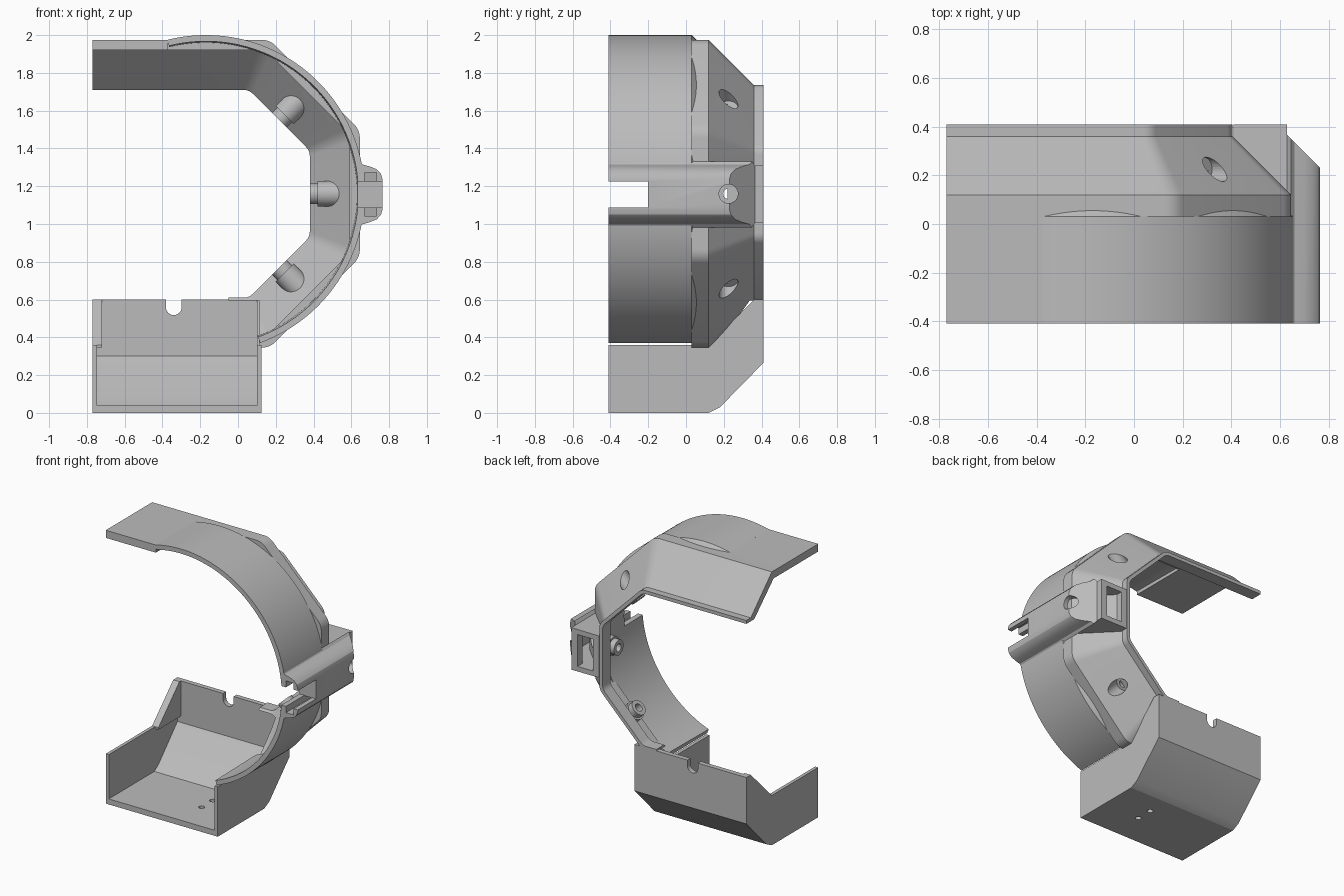
import bpy, bmesh, math
from mathutils import Vector

if "Cube" in bpy.data.objects:
    bpy.data.objects.remove(bpy.data.objects["Cube"])

CX, CZ = -0.17, 1.16           # ring axis
FRONT, BACK, LEFT_END = -0.41, 0.41, -0.77
BOLT_Y = 0.225
BOLT_ANGLES = (45, 0, -45)

grey = bpy.data.materials.new("plain_grey")
grey.use_nodes = True
grey.diffuse_color = (0.5, 0.5, 0.5, 1)
grey.node_tree.nodes["Principled BSDF"].inputs["Base Color"].default_value = (0.5, 0.5, 0.5, 1)


def finish(name, bm):
    bmesh.ops.recalc_face_normals(bm, faces=bm.faces)
    mesh = bpy.data.meshes.new(name)
    bm.to_mesh(mesh)
    bm.free()
    mesh.materials.append(grey)
    ob = bpy.data.objects.new(name, mesh)
    bpy.context.collection.objects.link(ob)
    return ob


def loft(name, sections, closed=False):
    """Skin equal-length closed sections, capping the ends."""
    bm = bmesh.new()
    rows = [[bm.verts.new(p) for p in s] for s in sections]
    n = len(rows[0])
    for a, b in zip(rows, rows[1:]):
        for i in range(n):
            bm.faces.new((a[i], a[(i + 1) % n], b[(i + 1) % n], b[i]))
    bm.faces.new(rows[0])
    bm.faces.new(rows[-1])
    return finish(name, bm)


def prism(name, pts, axis, lo, hi):
    """Extrude a 2D outline along one axis."""
    def place(p, t):
        v = list(p)
        v.insert("xyz".index(axis), t)
        return v
    return loft(name, [[place(p, t) for p in pts] for t in (lo, hi)])


def block(name, x, y, z):
    return prism(name, [(x[0], y[0]), (x[1], y[0]), (x[1], y[1]), (x[0], y[1])], "z", *z)


def rod(name, start, end, r, sides=32):
    start, end = Vector(start), Vector(end)
    turn = (end - start).to_track_quat('Z', 'Y')
    ring = [turn @ Vector((r * math.cos(t), r * math.sin(t), 0))
            for t in (2 * math.pi * i / sides for i in range(sides))]
    return loft(name, [[c + p for p in ring] for c in (start, end)])


def radial(angle, r, y=BOLT_Y):
    t = math.radians(angle)
    return (CX + r * math.cos(t), y, CZ + r * math.sin(t))


def boolean(ob, tool, op='DIFFERENCE'):
    m = ob.modifiers.new(op.lower(), 'BOOLEAN')
    m.operation, m.solver, m.object = op, 'EXACT', tool
    tool.hide_render = True
    tool.hide_set(True)
    tool.display_type = 'WIRE'


# curved front band: profile of (radius, y) swept round the axis
band_profile = [(0.84, FRONT), (0.84, 0.03), (0.815, 0.055), (0.80, 0.055), (0.807, FRONT)]
band = loft("curved_band", [[radial(104 - i * 1.5, r, y) for r, y in band_profile]
                            for i in range(117)])


# faceted back shell: profile of (apothem, y) swept along half an octagon
def octagon_path(a, y):
    rad = 0.10 * a / 0.8
    pts = [(LEFT_END, y, CZ + a)]
    for corner in (67.5, 22.5, -22.5, -67.5):
        c = Vector(radial(corner, (a - rad) / math.cos(math.radians(22.5)), y))
        for k in range(7):
            t = math.radians(corner + 22.5 - 7.5 * k)
            pts.append((c.x + rad * math.cos(t), y, c.z + rad * math.sin(t)))
    return pts + [(-0.05, y, CZ - a)]


shell_profile = [(0.815, 0.03), (0.815, 0.12), (0.575, 0.36), (0.575, BACK),
                 (0.55, BACK), (0.55, 0.32), (0.76, 0.10), (0.76, 0.03)]
shell = loft("faceted_shell", list(zip(*[octagon_path(a, y) for a, y in shell_profile])))
boolean(shell, block("shell_end_cutter", (-0.5, 0.11), (-0.6, 0.6), (0.1, 0.595)))

# straight end of the top
top = block("top_plate", (LEFT_END, -0.37), (FRONT, 0.04), (CZ + 0.76, CZ + 0.815))

# open box at the bottom
floor = prism("box_floor_and_back", [
    (FRONT, 0), (0.12, 0), (0.18, 0.03), (BACK, 0.265), (BACK, 0.6), (0.375, 0.6),
    (0.375, 0.3), (0.16, 0.075), (0.11, 0.04), (FRONT, 0.04)], "x", LEFT_END, 0.124)
side = [(FRONT, 0), (0.12, 0), (0.18, 0.03), (BACK, 0.265), (BACK, 0.6),
        (0.36, 0.6), (0.12, 0.36), (FRONT, 0.36)]
prism("box_right_side", side, "x", LEFT_END, LEFT_END + 0.024)
prism("box_left_side", side, "x", 0.1, 0.125)
prism("box_side_rib", [(0.12, 0.345), (0.39, 0.345), (0.39, 0.6), (0.36, 0.6), (0.12, 0.36)],
      "x", LEFT_END + 0.02, -0.72)

# cable notch and floor holes
arc = [(-0.34 + 0.042 * math.cos(t), 0.56 + 0.042 * math.sin(t))
       for t in (math.pi + math.pi * i / 12 for i in range(13))]
boolean(floor, prism("notch_cutter", arc + [(-0.298, 0.7), (-0.382, 0.7)], "y", 0.3, 0.5))
for y in (-0.165, -0.04):
    boolean(floor, rod("floor_hole_cutter", (-0.175, y, -0.1), (-0.175, y, 0.1), 0.02))

# channel housing on the side: rounded section limited by its plan outline
MID = 1.157
half = [(0.35, 0.15), (0.63, 0.152), (0.645, 0.175), (0.66, 0.158), (0.70, 0.147),
        (0.735, 0.132), (0.757, 0.108), (0.765, 0.08)]
housing = prism("channel_housing", [(x, MID + h) for x, h in half]
                + [(x, MID - h) for x, h in reversed(half)], "y", -0.6, 0.6)
boolean(housing, prism("housing_plan_cutter", [
    (0.645, FRONT), (0.80, FRONT), (0.80, 0.195), (0.63, 0.365), (0.63, BACK),
    (0.41, BACK), (0.41, 0.345), (0.63, 0.12), (0.645, 0.05)], "z", 0.8, 1.5), 'INTERSECT')
boolean(housing, prism("channel_cutter", [
    (0.67, -0.5), (0.732, -0.5), (0.732, 0.2), (0.58, 0.355), (0.58, 0.5),
    (0.455, 0.5), (0.455, 0.365), (0.67, 0.145)], "z", MID - 0.115, MID + 0.115))
web = block("channel_web", (0.66, 0.755), (-0.2, 0.05), (1.085, 1.225))

# front slot through the side
slot = block("slot_cutter", (0.5, 0.9), (-0.6, -0.2), (1.087, 1.225))
boolean(band, slot)
boolean(housing, slot)

# bolt sleeves inside the sloped wall, with counterbored holes
for angle in BOLT_ANGLES:
    bolt_hole = rod("bolt_hole_cutter", radial(angle, 0.5), radial(angle, 1.0), 0.028)
    bolt_recess = rod("bolt_recess_cutter", radial(angle, 0.645), radial(angle, 1.0), 0.05)
    out = Vector(radial(angle, 1, 0)) - Vector((CX, 0, CZ))
    for name, lo, hi, r in (("bolt_sleeve", 0.59, 0.85, 0.068),
                            ("bolt_sleeve_tip", 0.55, 0.62, 0.055)):
        sleeve = rod(name, radial(angle, lo), radial(angle, hi), r)
        bm = bmesh.new()
        bm.from_mesh(sleeve.data)
        cut = bmesh.ops.bisect_plane(
            bm, geom=bm.verts[:] + bm.edges[:] + bm.faces[:], clear_outer=True,
            plane_co=radial(angle, 0.80, 0.12), plane_no=out + Vector((0, 1, 0)))
        edges = [e for e in cut["geom_cut"] if isinstance(e, bmesh.types.BMEdge)]
        if edges:
            bmesh.ops.contextual_create(bm, geom=edges)
        bm.to_mesh(sleeve.data)
        bm.free()
        boolean(sleeve, bolt_hole)
        boolean(sleeve, bolt_recess)
    for part in (shell, housing) if angle == 0 else (shell,):
        boolean(part, bolt_recess)

# smooth the curved surfaces, keep the edges sharp
for ob in bpy.context.selected_objects:
    ob.select_set(False)
for ob in bpy.data.objects:
    if ob.type == 'MESH' and not ob.hide_render:
        ob.select_set(True)
        bpy.context.view_layer.objects.active = ob
bpy.ops.object.shade_smooth_by_angle(angle=math.radians(25))
